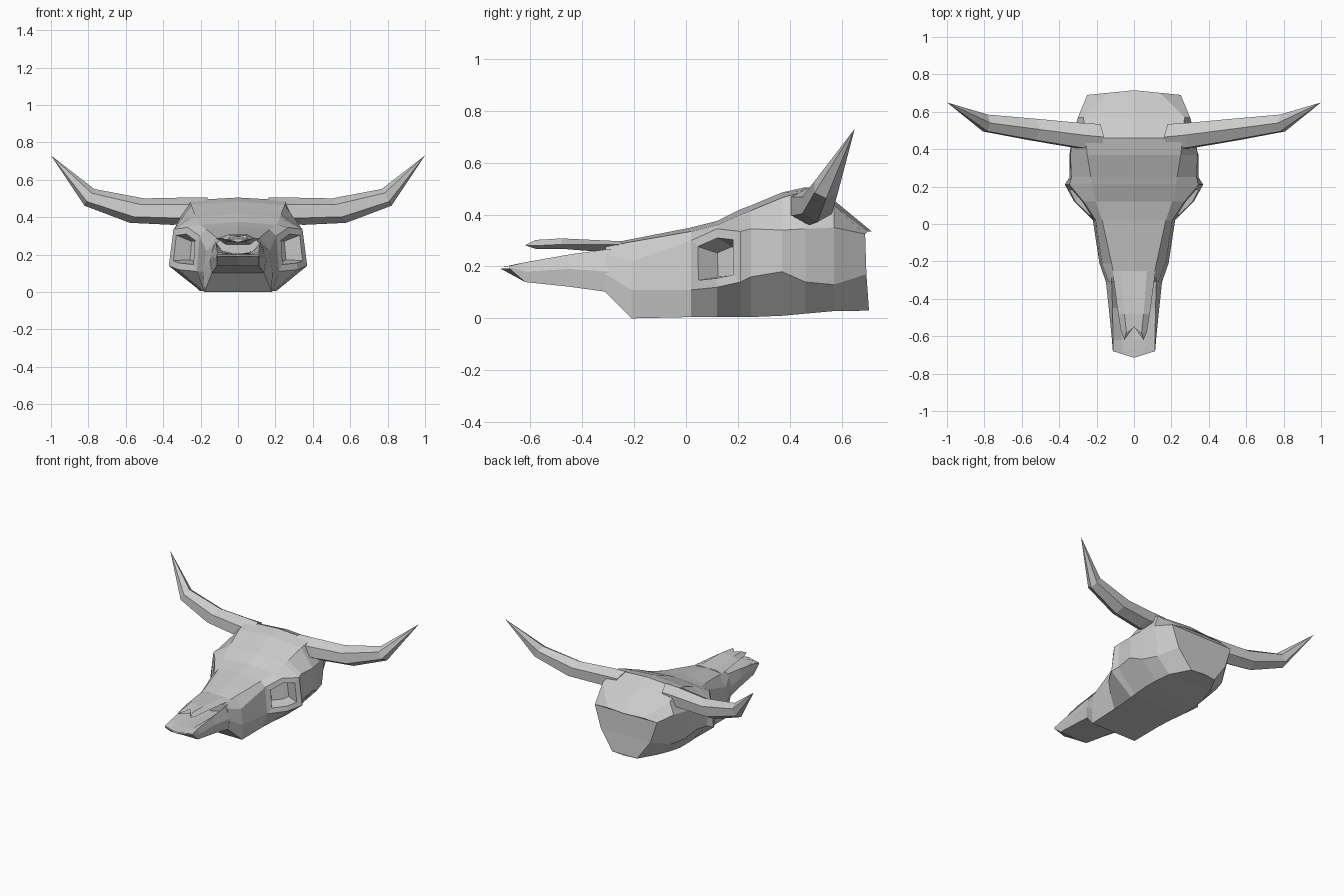
import bpy, bmesh
from math import cos, sin, pi, hypot

if "Cube" in bpy.data.objects:
    bpy.data.objects.remove(bpy.data.objects["Cube"])


def finish(bm, name):
    bmesh.ops.recalc_face_normals(bm, faces=bm.faces[:])
    me = bpy.data.meshes.new(name)
    bm.to_mesh(me)
    bm.free()
    ob = bpy.data.objects.new(name, me)
    bpy.context.collection.objects.link(ob)
    return ob


def bridge(bm, rings):
    """Skin closed vertex rings; returns one list of faces per span."""
    n = len(rings[0])
    spans = []
    for a, b in zip(rings, rings[1:]):
        spans.append([bm.faces.new((a[i], a[(i + 1) % n], b[(i + 1) % n], b[i]))
                      for i in range(n)])
    return spans


def half_loft(sections):
    """Each section: y, centre-top z, then x,z pairs down one side to the bottom edge."""
    bm = bmesh.new()
    rings = []
    for y, zt, *p in sections:
        side = list(zip(p[::2], p[1::2]))
        ring = [(0, zt)] + side + [(0, side[-1][1])] + [(-x, z) for x, z in side[::-1]]
        rings.append([bm.verts.new((x, y, z)) for x, z in ring])
    spans = bridge(bm, rings)
    for r in (rings[0], rings[-1]):
        n = len(r)
        h = n // 2
        for i in range(h):
            quad = [r[i], r[i + 1], r[(n - i - 1) % n], r[(n - i) % n]]
            bm.faces.new(list(dict.fromkeys(quad)))
    return bm, rings, spans


# cranium, forehead and cheeks
bm, rings, spans = half_loft([
    (-.31, .285, .10, .275, .13, .25, .15, .17, .14, .10),
    (-.21, .305, .12, .295, .17, .22, .185, .11, .18, .00),
    (.02, .35, .17, .335, .205, .30, .22, .11, .185, .005),
    (.12, .375, .205, .36, .27, .345, .32, .12, .19, .005),
    (.21, .42, .225, .40, .345, .335, .37, .14, .20, .005),
    (.25, .435, .23, .415, .335, .345, .345, .16, .205, .005),
    (.37, .485, .25, .465, .34, .34, .345, .18, .21, .01),
    (.46, .505, .26, .49, .33, .345, .315, .14, .20, .018),
    (.57, .455, .27, .435, .30, .35, .275, .13, .175, .028),
    (.69, .335, .14, .335, .25, .325, .20, .17, .10, .03)])
for v in rings[-1]:
    v.co.y += .025 * (1 - abs(v.co.x) / .25)
# eye sockets: two hexagonal regions inset, then sunk
bmesh.ops.recalc_face_normals(bm, faces=bm.faces[:])
n = len(rings[0])
for cols in ((2,), (n - 3,)):
    faces = [spans[s][c] for s in (2, 3) for c in cols]
    for thick, depth in ((.035, 0), (.022, -.09)):
        bm.normal_update()
        bmesh.ops.inset_region(bm, faces=faces, thickness=thick, depth=depth,
                               use_even_offset=True, use_boundary=True)
finish(bm, "cranium")

# upper jaw: wedge with a shallow channel along its top
bm, rings, _ = half_loft([
    (-.68, .20, .06, .20, .112, .202, .113, .197, .112, .192),
    (-.62, .205, .065, .205, .112, .216, .118, .18, .112, .14),
    (-.45, .20, .075, .21, .115, .246, .135, .19, .125, .122),
    (-.29, .20, .085, .22, .12, .268, .152, .18, .141, .10)])
for v in rings[0]:
    v.co.y -= .035 * (1 - abs(v.co.x) / .113)
finish(bm, "upper_jaw")

# nasal bone: forked plate over the nose opening
bm = bmesh.new()
bridge_rings = []
for y, w, notch, zt, zs, zb in ((-.25, .115, -.25, .297, .285, .25),
                               (-.48, .085, -.48, .308, .285, .268),
                               (-.58, .068, -.55, .302, .28, .268)):
    bridge_rings.append([bm.verts.new(c) for c in (
        (0, notch, zt), (w * .6, y, zt), (w, y, zs), (w * .6, y, zb), (0, notch, zb),
        (-w * .6, y, zb), (-w, y, zs), (-w * .6, y, zt))])
bridge(bm, bridge_rings)
end = bridge_rings[-1]
bm.faces.new(bridge_rings[0])
for s, idx in ((1, (0, 1, 2, 3, 4)), (-1, (4, 5, 6, 7, 0))):
    tip = bm.verts.new((s * .052, -.62, .282))
    loop = [end[i] for i in idx]
    for a, b in zip(loop, loop[1:] + loop[:1]):
        bm.faces.new((a, b, tip)) if {a, b} != {end[0], end[4]} else None
bm.faces.new((end[0], end[4], bm.verts.new((0, -.548, .285))))
finish(bm, "nasal_bone")

# horns: six-sided tapered sweep, mirrored
bm = bmesh.new()
horn = []
for x, y, z, ry, rz in ((.20, .465, .435, .08, .08), (.31, .475, .432, .076, .085),
                        (.54, .505, .435, .066, .076), (.795, .54, .506, .052, .052)):
    ux, uz = -.5, .86
    horn.append([bm.verts.new((x + ux * rz * sin(a), y + ry * cos(a), z + uz * rz * sin(a)))
                 for a in (pi / 6 + k * pi / 3 for k in range(6))])
bridge(bm, horn)
bm.faces.new(horn[0])
tip = bm.verts.new((1, .65, .73))
for k in range(6):
    bm.faces.new((horn[-1][k], horn[-1][(k + 1) % 6], tip))
horns = finish(bm, "horns")
horns.modifiers.new("mirror", 'MIRROR').use_clip = False
